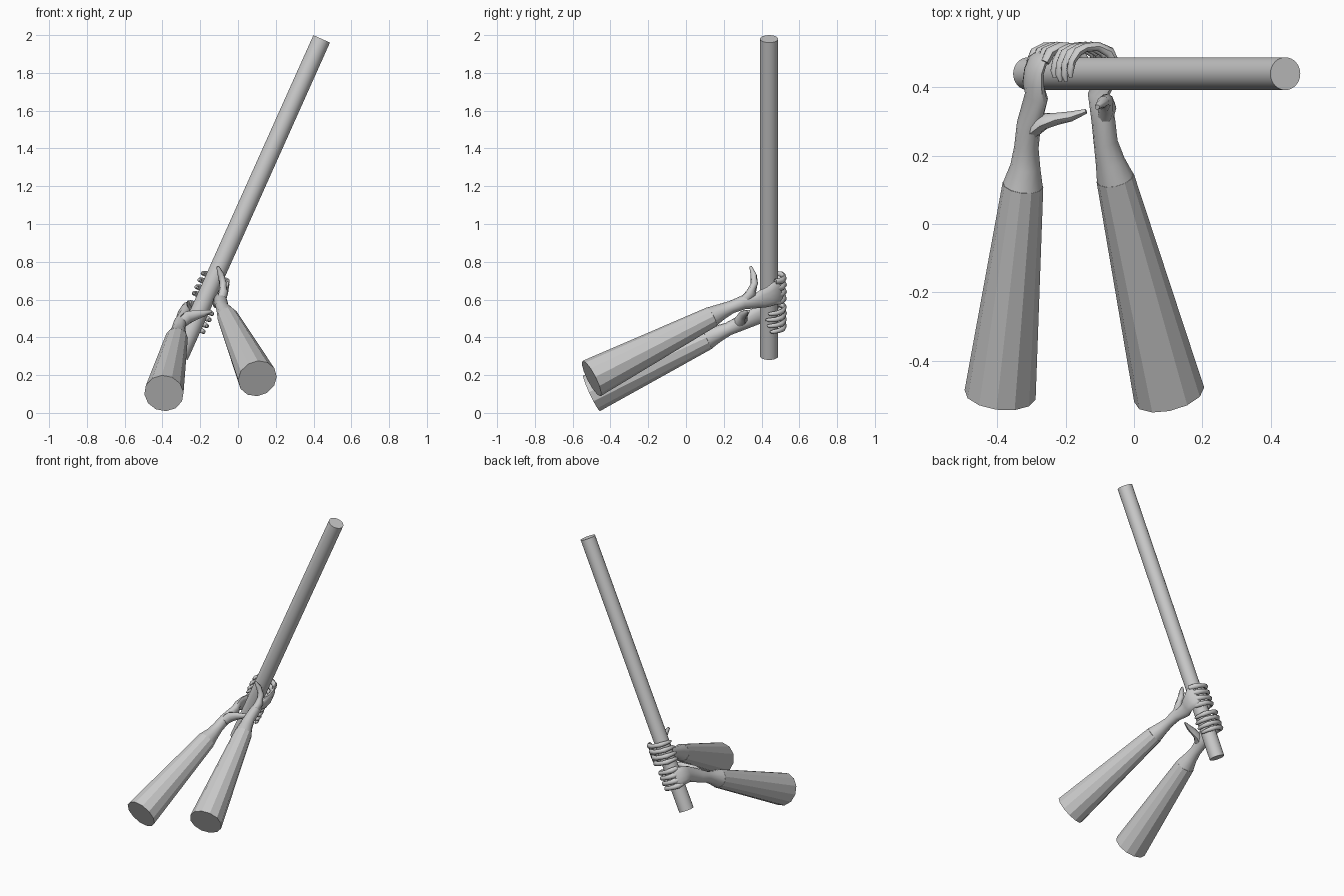
import bpy, bmesh
from math import cos, sin, pi, radians
from mathutils import Vector

if "Cube" in bpy.data.objects:
    bpy.data.objects.remove(bpy.data.objects["Cube"])

# pole frame: foot point, axis, and two directions across it
FOOT = Vector((-0.31, 0.44, 0.30))
TIP = Vector((0.443, 0.44, 1.98))
AXIS = (TIP - FOOT).normalized()
BACK = Vector((0, 1, 0))
SIDE = BACK.cross(AXIS).normalized()


def around(s, deg, r):
    """Point at distance s along the pole, turned deg from its +x side."""
    a = radians(deg)
    return FOOT + AXIS * s + (SIDE * cos(a) + BACK * sin(a)) * r


def loft(bm, stations, sides):
    """Tube through (point, half width along pole, half thickness)."""
    pts = [Vector(p) for p, _, _ in stations]
    rings = []
    for i, (p, w, t) in enumerate(stations):
        tan = (pts[min(i + 1, len(pts) - 1)] - pts[max(i - 1, 0)]).normalized()
        ref = AXIS if abs(tan.dot(AXIS)) < 0.95 else BACK
        u = (ref - tan * ref.dot(tan)).normalized()
        v = tan.cross(u)
        rings.append([bm.verts.new(pts[i] + u * w * cos(2 * pi * k / sides)
                                   + v * t * sin(2 * pi * k / sides)) for k in range(sides)])
    for a, b in zip(rings, rings[1:]):
        for k in range(sides):
            j = (k + 1) % sides
            bm.faces.new((a[k], a[j], b[j], b[k]))
    bm.faces.new(rings[0][::-1])
    bm.faces.new(rings[-1])


def make(name, tubes, smooth=None):
    bm = bmesh.new()
    for stations, sides in tubes:
        loft(bm, stations, sides)
    bmesh.ops.recalc_face_normals(bm, faces=bm.faces)
    me = bpy.data.meshes.new(name)
    bm.to_mesh(me)
    bm.free()
    if smooth:
        me.shade_smooth()
        me.set_sharp_from_angle(angle=radians(smooth))
    ob = bpy.data.objects.new(name, me)
    bpy.context.collection.objects.link(ob)
    return ob


def fingers(flip, knuckles, tips, reach):
    """Four fingers curling round the back of the pole."""
    out = []
    shape = [(0, .078, .015), (.15, .083, .018), (.32, .082, .015), (.48, .079, .014),
             (.6, .078, .016), (.75, .072, .013), (.9, .068, .012), (1, .066, .006)]
    for s0, s1, end in zip(knuckles, tips, reach):
        path = []
        for f, r, w in shape:
            deg = 25 + (end - 25) * f
            path.append((around(s0 + (s1 - s0) * f, 180 - deg if flip else deg, r), w, w * .9))
        out.append((path, 8))
    return out


# pole
make("pole", [([(FOOT, .048, .048), (TIP, .048, .048)], 32)], 40)

# sleeves
make("left_sleeve", [([((-.392, -.5, .104), .105, .105), ((-.325, .115, .395), .06, .06)], 12)])
make("right_sleeve", [([((.103, -.5, .182), .105, .105), ((-.055, .135, .508), .056, .056)], 12)])

# left hand: wrist and palm, thumb across the front, fingers
left_palm = [((-.325, .114, .395), .059, .059), ((-.318, .17, .42), .044, .044),
             ((-.315, .225, .445), .035, .036), ((-.308, .29, .475), .042, .034),
             (around(.205, 225, .092), .05, .030), (around(.215, 200, .085), .054, .024),
             (around(.22, 175, .08), .057, .021), (around(.225, 150, .08), .062, .018),
             (around(.228, 132, .08), .058, .011)]
left_thumb = [((-.305, .275, .475), .03, .03), ((-.265, .30, .505), .036, .024),
              ((-.225, .308, .518), .026, .018), ((-.185, .315, .527), .019, .015),
              ((-.14, .33, .538), .007, .007)]
make("left_hand", [(left_palm, 12), (left_thumb, 8)]
     + fingers(True, (.28, .245, .21, .175), (.275, .24, .205, .17), (185, 195, 190, 175)), 50)

# right hand: wrist and palm, thumb raised along the pole, fingers
right_palm = [((-.055, .134, .508), .055, .055), ((-.07, .185, .535), .043, .043),
              ((-.083, .24, .56), .033, .036), ((-.09, .305, .585), .038, .034),
              (around(.355, -42, .09), .046, .028), (around(.37, -18, .083), .052, .022),
              (around(.385, 8, .08), .058, .02), (around(.398, 30, .08), .07, .018),
              (around(.403, 48, .08), .066, .011)]
right_thumb = [((-.09, .30, .585), .026, .026), ((-.078, .345, .635), .028, .026),
               ((-.08, .362, .685), .02, .02), ((-.09, .358, .73), .018, .017),
               ((-.108, .342, .775), .008, .007)]
make("right_hand", [(right_palm, 12), (right_thumb, 8)]
     + fingers(False, (.465, .425, .385, .345), (.45, .41, .37, .335), (190, 200, 200, 190)), 50)
